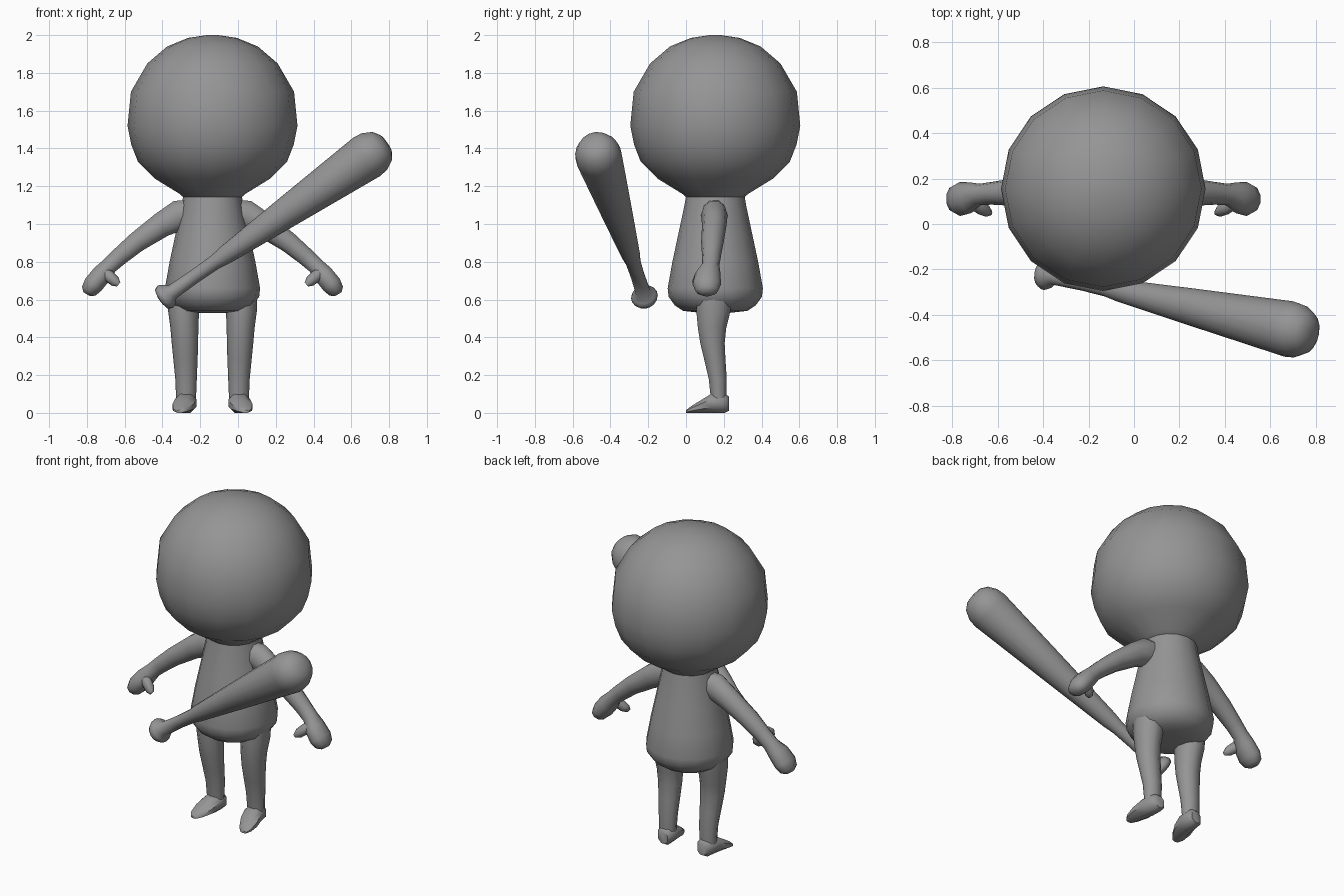
import bpy, bmesh, math
from mathutils import Vector

if "Cube" in bpy.data.objects:
    bpy.data.objects.remove(bpy.data.objects["Cube"])

CX, CY = -0.135, 0.155          # body centre line

grey = bpy.data.materials.new("plain_grey")
grey.diffuse_color = (0.3, 0.3, 0.3, 1)
grey.use_nodes = True
grey.node_tree.nodes["Principled BSDF"].inputs["Base Color"].default_value = grey.diffuse_color


def loft(name, sections, n, turn=0.0, angle=60):
    """Skin a row of elliptical sections: (centre, half axis u, half axis v)."""
    bm = bmesh.new()
    rings = []
    for c, u, v in sections:
        ring = []
        for i in range(n):
            a = 2 * math.pi * i / n + turn
            ring.append(bm.verts.new(c + u * math.cos(a) + v * math.sin(a)))
        rings.append(ring)
    for r0, r1 in zip(rings, rings[1:]):
        for i in range(n):
            j = (i + 1) % n
            bm.faces.new((r0[i], r0[j], r1[j], r1[i]))
    bm.faces.new(rings[0])
    bm.faces.new(rings[-1])
    bmesh.ops.recalc_face_normals(bm, faces=bm.faces[:])
    me = bpy.data.meshes.new(name)
    bm.to_mesh(me)
    bm.free()
    me.materials.append(grey)
    ob = bpy.data.objects.new(name, me)
    bpy.context.collection.objects.link(ob)
    bpy.ops.object.select_all(action='DESELECT')
    ob.select_set(True)
    bpy.context.view_layer.objects.active = ob
    bpy.ops.object.shade_smooth_by_angle(angle=math.radians(angle))
    return ob


def lathe(name, profile, n, start, direction):
    """Round sections (distance along axis, radius) on a straight axis."""
    d = Vector(direction).normalized()
    side = Vector((0, 1, 0)) if abs(d.y) < 0.9 else Vector((1, 0, 0))
    u = d.cross(side).normalized()
    v = d.cross(u)
    return loft(name, [(Vector(start) + d * t, u * r, v * r) for t, r in profile], n)


def limb(name, s, path, n):
    """Sections square to a path in the xz plane: (dx, y, z, half y, half thickness)."""
    pts = [Vector((CX + s * p[0], p[1], p[2])) for p in path]
    out = []
    for i, p in enumerate(path):
        t = pts[min(i + 1, len(pts) - 1)] - pts[max(i - 1, 0)]
        v = Vector((-t.z, 0, t.x)).normalized()
        out.append((pts[i], Vector((0, p[3], 0)), v * p[4]))
    return loft(name, out, n)


# Head: rounded ball narrowing to the neck
lathe("head", [(1.12, .13), (1.16, .175), (1.24, .305), (1.33, .395), (1.42, .43),
               (1.52, .45), (1.70, .432), (1.85, .345), (1.94, .24), (1.985, .13),
               (2.0, .03)], 16, (CX, CY, 0), (0, 0, 1))

# Torso: pear-shaped tunic
lathe("torso", [(.53, .08), (.54, .17), (.57, .215), (.615, .247), (.66, .252),
                (.80, .227), (.95, .195), (1.10, .163), (1.18, .15)],
      16, (CX, CY, 0), (0, 0, 1))

for s, side in ((-1, "right"), (1, "left")):
    # Arm and mitten hand in one sweep
    limb(side + "_arm", s, [
        (.07, .15, 1.06, .065, .075), (.18, .15, 1.045, .07, .085),
        (.27, .15, .995, .065, .07), (.40, .14, .905, .06, .057),
        (.49, .135, .83, .05, .05), (.545, .13, .78, .047, .046),
        (.585, .115, .735, .068, .055), (.63, .11, .68, .075, .056),
        (.655, .11, .645, .06, .045), (.665, .11, .628, .03, .022)], 10)
    limb(side + "_thumb", s, [
        (.59, .10, .75, .03, .03), (.55, .075, .725, .032, .032),
        (.515, .06, .695, .028, .028), (.497, .05, .68, .013, .014)], 8)
    # Leg: (z, dx, y, half x, half y)
    leg = [(.62, .15, .15, .085, .10), (.54, .153, .145, .082, .095),
           (.45, .149, .138, .074, .079), (.37, .146, .14, .070, .068),
           (.28, .143, .153, .064, .059), (.18, .14, .168, .057, .050),
           (.06, .14, .173, .052, .042)]
    loft(side + "_leg", [(Vector((CX + s * dx, y, z)), Vector((hx, 0, 0)), Vector((0, hy, 0)))
                         for z, dx, y, hx, hy in leg], 10)
    # Wedge foot with flat sole: (y, dx, bottom, top, half x)
    foot = [(.228, .135, .012, .085, .032), (.205, .137, 0, .105, .05),
            (.14, .142, 0, .105, .056), (.08, .155, 0, .068, .056),
            (.025, .168, 0, .034, .04), (0, .172, 0, .014, .02)]
    k = 1 / math.cos(math.pi / 8)
    loft(side + "_foot", [(Vector((CX + s * dx, y, (b + t) / 2)), Vector((hx * k, 0, 0)),
                           Vector((0, 0, (t - b) / 2 * k))) for y, dx, b, t, hx in foot],
         8, math.pi / 8, 50)

# Bat: knob, thin grip and tapered barrel
lathe("bat", [(-.03, .035), (-.022, .062), (.0, .072), (.022, .062), (.045, .04),
              (.20, .037), (.33, .040), (.40, .050), (.80, .083), (1.32, .124),
              (1.37, .118), (1.42, .092), (1.445, .055), (1.45, .015)],
      16, (-.385, -.22, .615), (1.08, -.245, .75))
